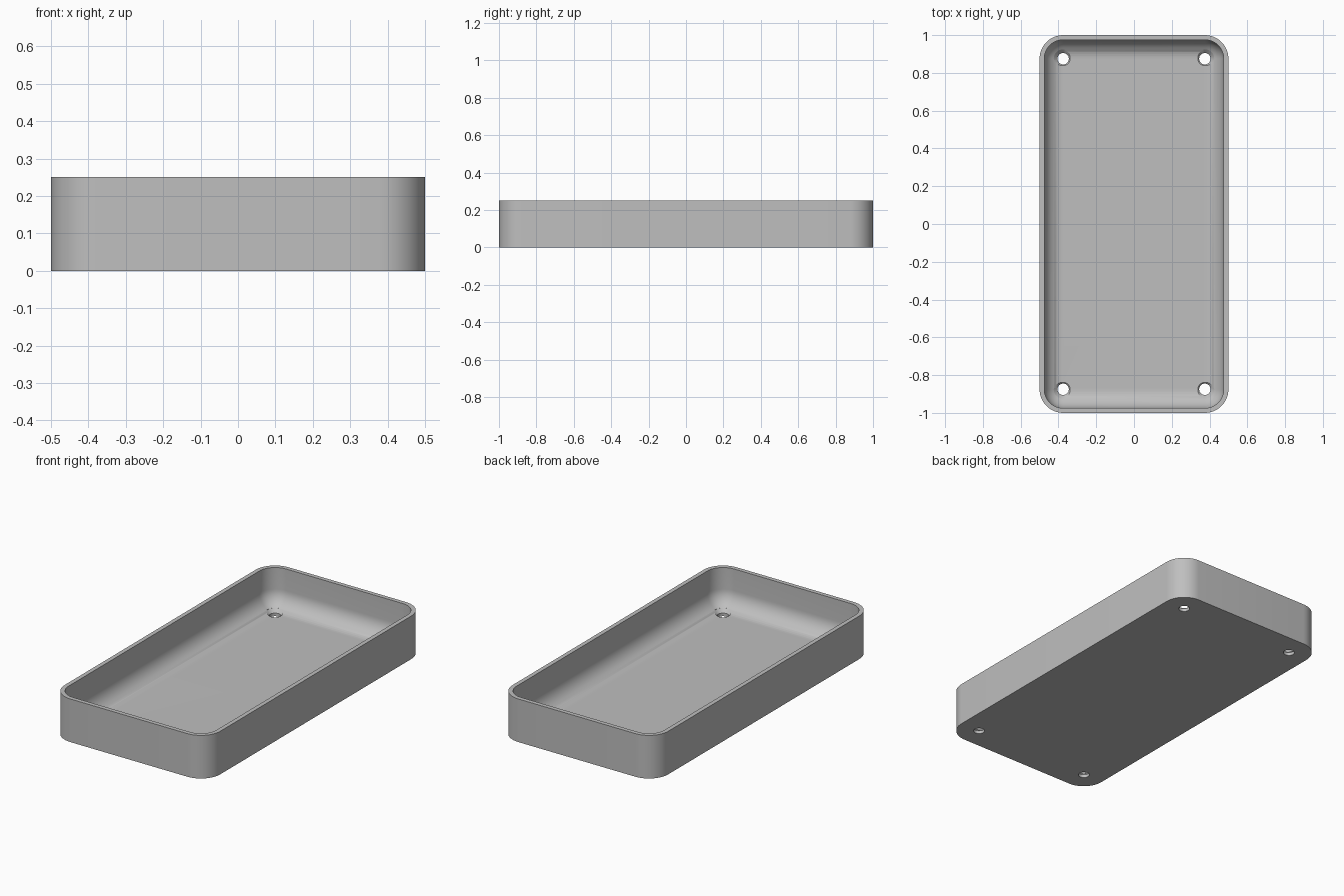
import bpy, bmesh
from math import sin, cos, pi

if "Cube" in bpy.data.objects:
    bpy.data.objects.remove(bpy.data.objects["Cube"])

WIDTH, LENGTH, HEIGHT = 1.0, 2.0, 0.25
WALL, CORNER, STEPS = 0.025, 0.125, 12
FILLET = CORNER - WALL
HOLE_X, HOLE_Y = WIDTH / 2 - CORNER, LENGTH / 2 - CORNER

grey = bpy.data.materials.new("warm_grey")
grey.use_nodes = True
colour = (0.52, 0.52, 0.52, 1)
grey.diffuse_color = colour
grey.node_tree.nodes["Principled BSDF"].inputs["Base Color"].default_value = colour


def new_object(name, bm):
    bmesh.ops.remove_doubles(bm, verts=bm.verts, dist=1e-5)
    bmesh.ops.recalc_face_normals(bm, faces=bm.faces)
    mesh = bpy.data.meshes.new(name)
    bm.to_mesh(mesh)
    bm.free()
    mesh.materials.append(grey)
    obj = bpy.data.objects.new(name, mesh)
    bpy.context.collection.objects.link(obj)
    return obj


def rounded_loop(bm, radius, z):
    """Rounded rectangle whose corner arcs are centred on the screw holes."""
    verts = []
    for quarter, (sx, sy) in enumerate([(1, 1), (-1, 1), (-1, -1), (1, -1)]):
        for i in range(STEPS + 1):
            a = (quarter + i / STEPS) * pi / 2
            verts.append(bm.verts.new((sx * HOLE_X + radius * cos(a),
                                       sy * HOLE_Y + radius * sin(a), z)))
    return verts


def ring_loop(bm, centre, radius, z, sides=48):
    return [bm.verts.new((centre[0] + radius * cos(2 * pi * i / sides),
                          centre[1] + radius * sin(2 * pi * i / sides), z))
            for i in range(sides)]


def skin(bm, loops):
    for low, high in zip(loops, loops[1:]):
        for i in range(len(low)):
            j = (i + 1) % len(low)
            bm.faces.new((low[i], low[j], high[j], high[i]))


# Tray: outer wall, flat rim, inner wall, then a rounded fillet down to the floor
bm = bmesh.new()
profile = [(CORNER, 0), (CORNER, HEIGHT), (FILLET, HEIGHT)]
for i in range(STEPS + 1):
    a = i / STEPS * pi / 2
    profile.append((FILLET * cos(a), WALL + FILLET * (1 - sin(a))))
loops = [rounded_loop(bm, r, z) for r, z in profile]
skin(bm, loops)
bm.faces.new(loops[0])
bm.faces.new([loops[-1][q * (STEPS + 1)] for q in range(4)])
tray = new_object("tray", bm)

# Countersunk screw holes in the four corners
bm = bmesh.new()
for sx in (-1, 1):
    for sy in (-1, 1):
        rings = [ring_loop(bm, (sx * HOLE_X, sy * HOLE_Y), r, z)
                 for r, z in [(0.03, -0.1), (0.03, 0.018), (0.05, 0.038), (0.05, 0.15)]]
        skin(bm, rings)
        bm.faces.new(rings[0])
        bm.faces.new(rings[-1])
cutter = new_object("screw_hole_cutter", bm)
cutter.hide_render = True

cut = tray.modifiers.new("screw_holes", 'BOOLEAN')
cut.operation, cut.solver, cut.object = 'DIFFERENCE', 'EXACT', cutter
bpy.ops.object.select_all(action='DESELECT')
tray.select_set(True)
bpy.context.view_layer.objects.active = tray
bpy.ops.object.modifier_apply(modifier=cut.name)
bpy.data.objects.remove(cutter)
bpy.ops.object.shade_smooth_by_angle(angle=pi / 6)
